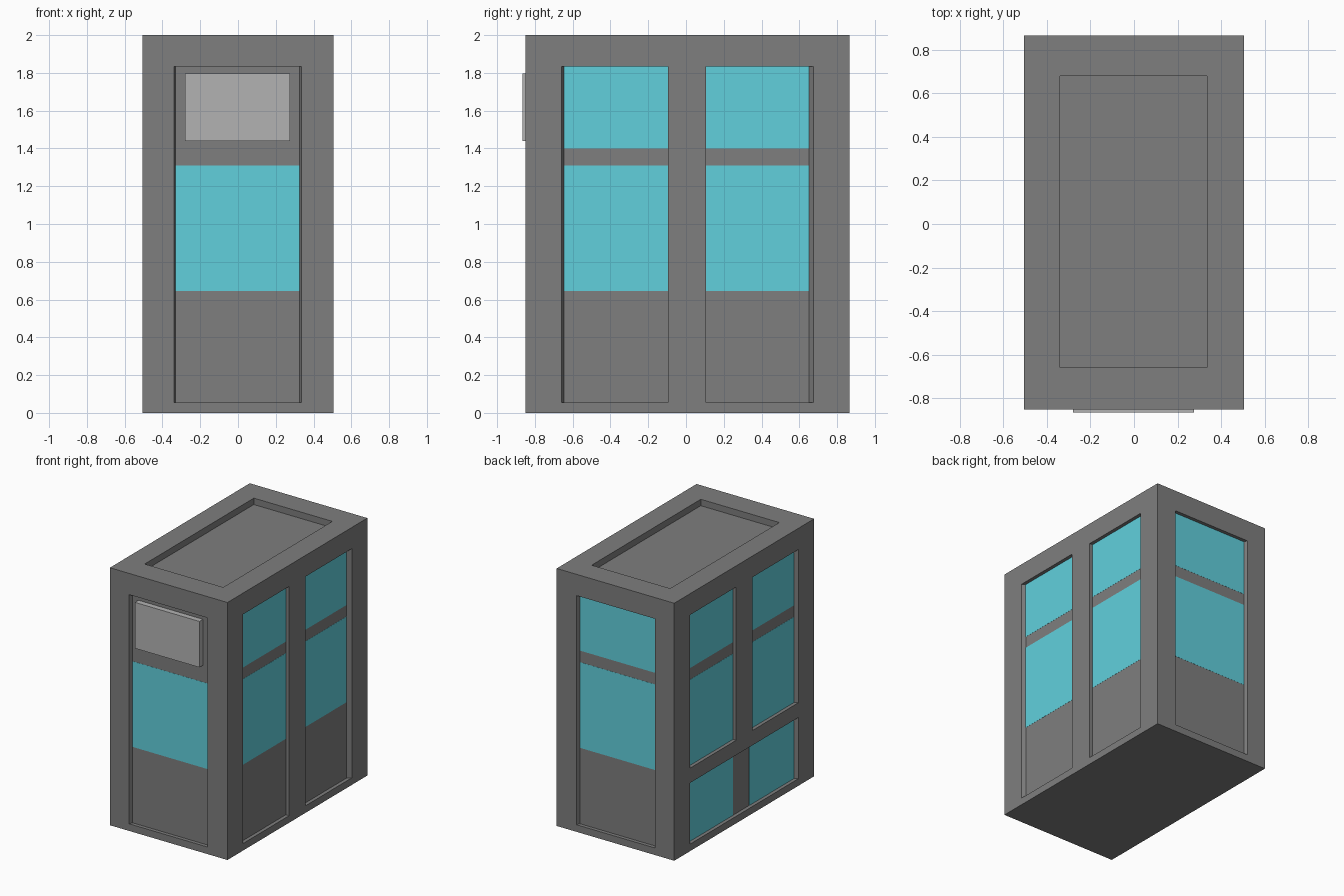
import bpy, bmesh

if "Cube" in bpy.data.objects:
    bpy.data.objects.remove(bpy.data.objects["Cube"])

X, Y0, Y1, H = 0.505, -0.851, 0.866, 2.0   # body extents
DEPTH = 0.028                              # panel recess depth
Z0, Z1 = 0.055, 1.835                      # panel bottom and top
SILL, BAR0, BAR1 = 0.645, 1.31, 1.40       # window heights


def material(name, rgb):
    m = bpy.data.materials.new(name)
    m.diffuse_color = (*rgb, 1)
    m.use_nodes = True
    m.node_tree.nodes["Principled BSDF"].inputs["Base Color"].default_value = m.diffuse_color
    return m


BODY = material("dark_grey", (0.21, 0.21, 0.21))
GLASS = material("blue_glass", (0.12, 0.63, 0.72))
PLATE = material("light_grey", (0.45, 0.45, 0.45))

# Each wall maps (along wall, depth inward, height) to world space
WALLS = {
    "front": lambda u, d, z: (u, Y0 + d, z),
    "back": lambda u, d, z: (u, Y1 - d, z),
    "right": lambda u, d, z: (X - d, u, z),
    "left": lambda u, d, z: (-X + d, u, z),
}


def add_block(bm, place, outer, inner, d, z):
    """Six-sided block whose width goes from outer to inner over depth d."""
    v = [bm.verts.new(place(u, dep, h))
         for dep, us in zip(d, (outer, inner)) for h in z for u in us]
    for f in ((0, 1, 3, 2), (4, 6, 7, 5), (0, 4, 5, 1),
              (2, 3, 7, 6), (0, 2, 6, 4), (1, 5, 7, 3)):
        bm.faces.new([v[i] for i in f])


def make_object(name, bm, mat=None):
    bmesh.ops.recalc_face_normals(bm, faces=bm.faces)
    me = bpy.data.meshes.new(name)
    bm.to_mesh(me)
    bm.free()
    ob = bpy.data.objects.new(name, me)
    bpy.context.collection.objects.link(ob)
    if mat:
        me.materials.append(mat)
    return ob


def block_object(name, place, u, d, z, mat):
    bm = bmesh.new()
    add_block(bm, place, u, u, d, z)
    return make_object(name, bm, mat)


# Recesses: wall, opening span, floor span (outer jambs splayed), heights
END_OUT, END_IN = (-0.34, 0.335), (-0.33, 0.325)
BAYS = [((-0.66, -0.095), (-0.645, -0.095)), ((0.105, 0.675), (0.105, 0.65))]
recesses = [(w, END_OUT, END_IN, (Z0, Z1)) for w in ("front", "back")]
for outer, inner in BAYS:
    recesses.append(("right", outer, inner, (Z0, Z1)))
    recesses.append(("left", outer, inner, (SILL, Z1)))
recesses.append(("left", (-0.66, 0.675), (-0.645, 0.65), (Z0, 0.53)))

# Body with the wall recesses and roof tray cut out
body = block_object("body", WALLS["front"], (-X, X), (0, Y1 - Y0), (0, H), BODY)
bm = bmesh.new()
OUT = 0.5   # cutter extends out by this share of the depth, along the same splay
for wall, o, i, z in recesses:
    far = [a + (a - b) * OUT for a, b in zip(o, i)]
    add_block(bm, WALLS[wall], far, i, (-DEPTH * OUT, DEPTH), z)
add_block(bm, lambda u, d, z: (u, d, z), END_OUT, END_OUT, (-0.66, 0.68), (H - 0.05, H + 0.05))
cutter = make_object("recess_cutter", bm, BODY)
cutter.hide_render = True
mod = body.modifiers.new("recesses", "BOOLEAN")
mod.operation, mod.solver, mod.object = "DIFFERENCE", "EXACT", cutter
bpy.context.view_layer.objects.active = body
bpy.ops.object.modifier_apply(modifier=mod.name)
bpy.data.objects.remove(cutter)

# Glass panes lying on the recess floors
panes = [("front", END_IN, (SILL, BAR0)),
         ("back", END_IN, (SILL, BAR0)), ("back", END_IN, (BAR1, Z1))]
for _, span in BAYS:
    for wall in ("right", "left"):
        panes += [(wall, span, (SILL, BAR0)), (wall, span, (BAR1, Z1))]
    panes.append(("left", span, (Z0, 0.53)))
for wall, span, z in panes:
    block_object(wall + "_window", WALLS[wall], span, (DEPTH - 0.001, DEPTH + 0.005), z, GLASS)

# Plate above the front window
block_object("front_plate", WALLS["front"], (-0.28, 0.275), (-0.015, DEPTH + 0.005),
             (1.44, 1.797), PLATE)
